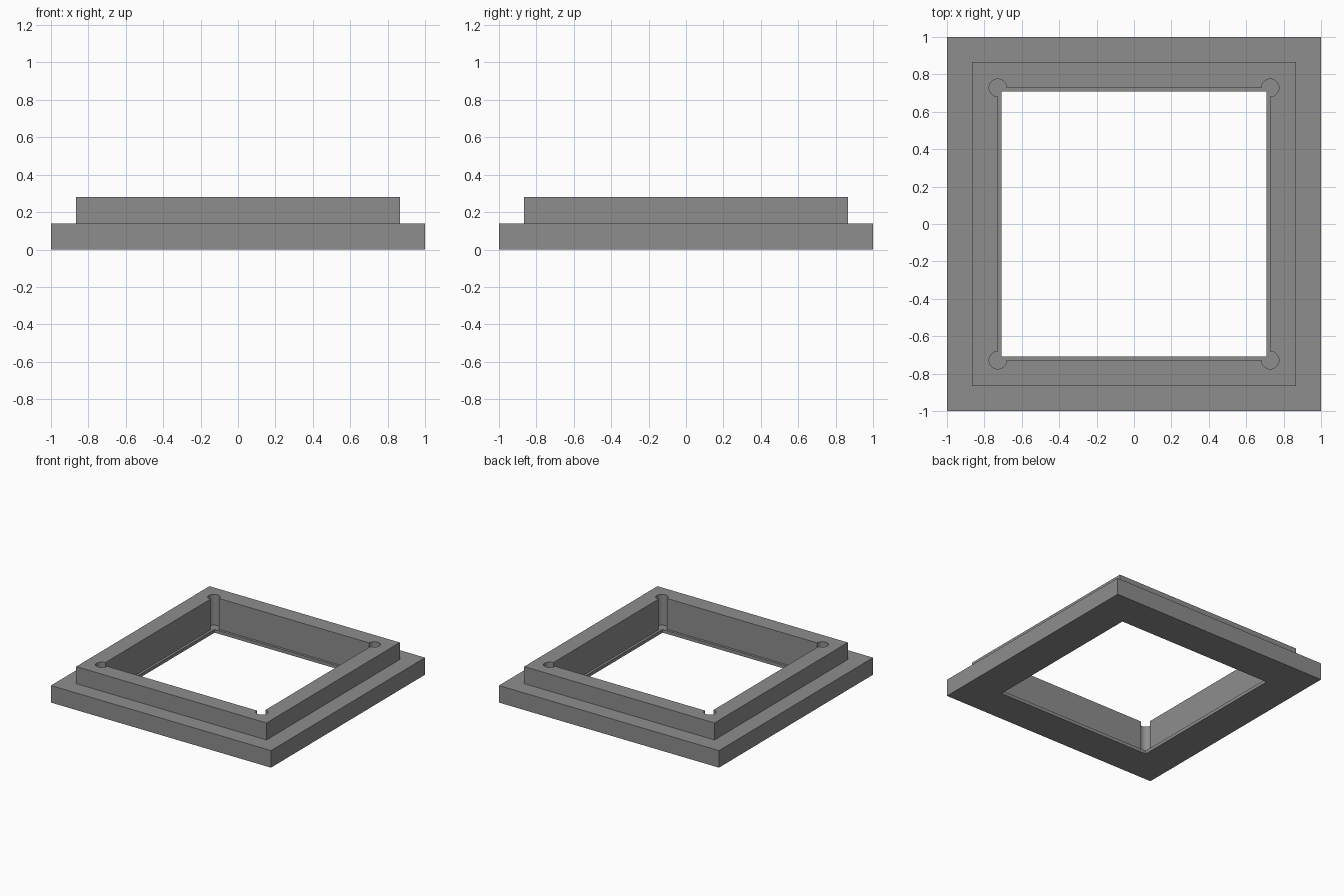
import bpy, bmesh, math

if "Cube" in bpy.data.objects:
    bpy.data.objects.remove(bpy.data.objects["Cube"])

OUTER, STEP, POCKET, OPENING = 1.0, 0.865, 0.728, 0.708   # half widths
BASE_Z, TOP_Z, LIP_Z = 0.14, 0.28, 0.027                  # heights
RELIEF_R, ARC_STEPS = 0.047, 24                           # round corner reliefs

grey = bpy.data.materials.new("mid grey")
grey.diffuse_color = (0.27, 0.27, 0.27, 1)
grey.use_nodes = True
grey.node_tree.nodes["Principled BSDF"].inputs["Base Color"].default_value = grey.diffuse_color


def make_object(name, bm):
    bmesh.ops.recalc_face_normals(bm, faces=bm.faces[:])
    mesh = bpy.data.meshes.new(name)
    bm.to_mesh(mesh)
    bm.free()
    mesh.materials.append(grey)
    obj = bpy.data.objects.new(name, mesh)
    bpy.context.collection.objects.link(obj)
    return obj


# Stepped square frame: a closed cross-section carried round four corners
section = [(OPENING, 0), (OUTER, 0), (OUTER, BASE_Z),
           (STEP, BASE_Z), (STEP, TOP_Z), (OPENING, TOP_Z)]
bm = bmesh.new()
rings = [[bm.verts.new((sx * w, sy * w, z)) for w, z in section]
         for sx, sy in ((1, 1), (-1, 1), (-1, -1), (1, -1))]
for k in range(4):
    a, b = rings[k], rings[(k + 1) % 4]
    for i in range(len(section)):
        j = (i + 1) % len(section)
        bm.faces.new((a[i], b[i], b[j], a[j]))
frame = make_object("stepped_frame", bm)

# Pocket cutter: square outline with a three-quarter round at each corner
bm = bmesh.new()
outline = []
for k in range(4):
    c, s = math.cos(k * math.pi / 2), math.sin(k * math.pi / 2)
    for i in range(ARC_STEPS + 1):
        t = -math.pi / 2 + 1.5 * math.pi * i / ARC_STEPS
        x, y = POCKET + RELIEF_R * math.cos(t), POCKET + RELIEF_R * math.sin(t)
        outline.append(bm.verts.new((c * x - s * y, s * x + c * y, LIP_Z)))
floor = bm.faces.new(outline)
walls = bmesh.ops.extrude_face_region(bm, geom=[floor], use_keep_orig=True)
for v in (g for g in walls["geom"] if isinstance(g, bmesh.types.BMVert)):
    v.co.z = TOP_Z + 0.1
cutter = make_object("pocket_cutter", bm)
cutter.hide_render = True

# Cut the pocket, leaving a thin lip at the bottom
cut = frame.modifiers.new("pocket", 'BOOLEAN')
cut.operation = 'DIFFERENCE'
cut.solver = 'EXACT'
cut.object = cutter
bpy.context.view_layer.objects.active = frame
frame.select_set(True)
bpy.ops.object.modifier_apply(modifier=cut.name)
bpy.data.objects.remove(cutter)

# Round reliefs are smooth, all other edges stay sharp
bpy.ops.object.shade_smooth_by_angle(angle=math.radians(30))
